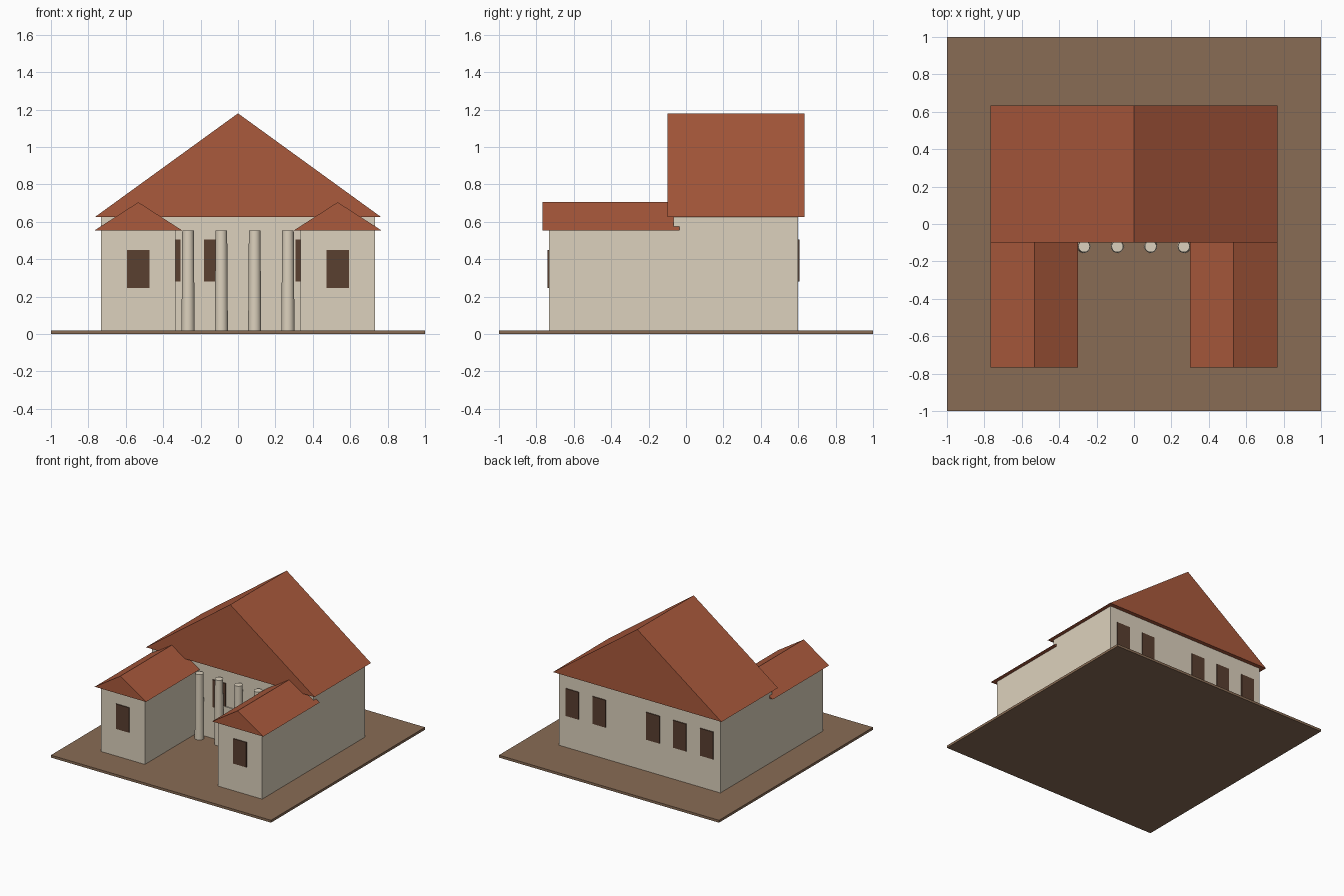
import bpy
import bmesh
import math

if "Cube" in bpy.data.objects:
    bpy.data.objects.remove(bpy.data.objects["Cube"], do_unlink=True)


def material(name, rgb):
    mat = bpy.data.materials.new(name)
    mat.use_nodes = True
    colour = (*rgb, 1)
    mat.diffuse_color = colour
    mat.node_tree.nodes["Principled BSDF"].inputs["Base Color"].default_value = colour
    return mat


plaster = material("cream plaster", (0.72, 0.64, 0.51))
tile = material("terracotta tile", (0.40, 0.10, 0.045))
earth = material("brown earth", (0.25, 0.15, 0.09))
shutter = material("dark wood", (0.10, 0.05, 0.03))


def finish(name, bm, mat):
    bmesh.ops.recalc_face_normals(bm, faces=bm.faces)
    mesh = bpy.data.meshes.new(name)
    bm.to_mesh(mesh)
    bm.free()
    mesh.materials.append(mat)
    obj = bpy.data.objects.new(name, mesh)
    bpy.context.collection.objects.link(obj)
    return obj


def box(name, mat, x, y, z):
    """Box from (min, max) ranges on each axis."""
    bm = bmesh.new()
    bmesh.ops.create_cube(bm, size=1)
    for v in bm.verts:
        v.co = [r[0] if c < 0 else r[1] for c, r in zip(v.co, (x, y, z))]
    return finish(name, bm, mat)


def gable_roof(name, x, y, eave, ridge):
    """Closed triangular prism with its ridge along y."""
    bm = bmesh.new()
    profile = [(x[0], eave), (x[1], eave), (sum(x) / 2, ridge)]
    front = bm.faces.new([bm.verts.new((px, y[0], pz)) for px, pz in profile])
    ends = bmesh.ops.extrude_face_region(bm, geom=[front], use_keep_orig=True)["geom"]
    for v in ends:
        if isinstance(v, bmesh.types.BMVert):
            v.co.y = y[1]
    return finish(name, bm, tile)


def window(name, x, y, z, height):
    box(name, shutter, (x - 0.06, x + 0.06), (y - 0.007, y + 0.007),
        (z - height / 2, z + height / 2))


HALF, BACK, FRONT, WING_FRONT = 0.733, 0.6, -0.067, -0.733
OVER, FLOOR, MAIN_TOP, WING_TOP = 0.033, 0.02, 0.625, 0.555

# Ground slab
box("ground_slab", earth, (-1, 1), (-1, 1), (0, FLOOR))

# Main hall
box("main_hall", plaster, (-HALF, HALF), (FRONT, BACK), (FLOOR, MAIN_TOP))
gable_roof("main_roof", (-HALF - OVER, HALF + OVER), (FRONT - OVER, BACK + OVER),
           MAIN_TOP, 1.18)

# Two front wings
for side, s in (("right", -1), ("left", 1)):
    inner, outer = 0.333, HALF
    wall = sorted((s * inner, s * outer))
    eaves = (wall[0] - OVER, wall[1] + OVER)
    box(side + "_wing", plaster, wall, (WING_FRONT, FRONT), (FLOOR, WING_TOP))
    gable_roof(side + "_wing_roof", eaves, (WING_FRONT - OVER, FRONT + OVER),
               WING_TOP, 0.705)
    window(side + "_wing_window", s * 0.533, WING_FRONT, 0.348, 0.205)

# Hall windows in six bays, one bay left blank
bay = 2 * HALF / 6
for i in range(6):
    x = (i - 2.5) * bay
    if i != 3:
        window(f"back_window_{i}", x, BACK, 0.393, 0.225)
    if i in (1, 2, 4):
        window(f"front_window_{i}", x, FRONT, 0.393, 0.225)

# Entrance door
box("door", plaster, (-0.09, 0.09), (FRONT - 0.008, FRONT), (FLOOR, 0.315))

# Tapered portico columns
for i in range(4):
    bm = bmesh.new()
    bmesh.ops.create_cone(bm, cap_ends=True, segments=20, radius1=0.035,
                          radius2=0.031, depth=WING_TOP - FLOOR)
    bmesh.ops.translate(bm, verts=bm.verts,
                        vec=((i - 1.5) * 0.178, -0.12, (WING_TOP + FLOOR) / 2))
    column = finish(f"column_{i + 1}", bm, plaster)
    bpy.ops.object.select_all(action="DESELECT")
    column.select_set(True)
    bpy.context.view_layer.objects.active = column
    bpy.ops.object.shade_smooth_by_angle(angle=math.radians(30))
